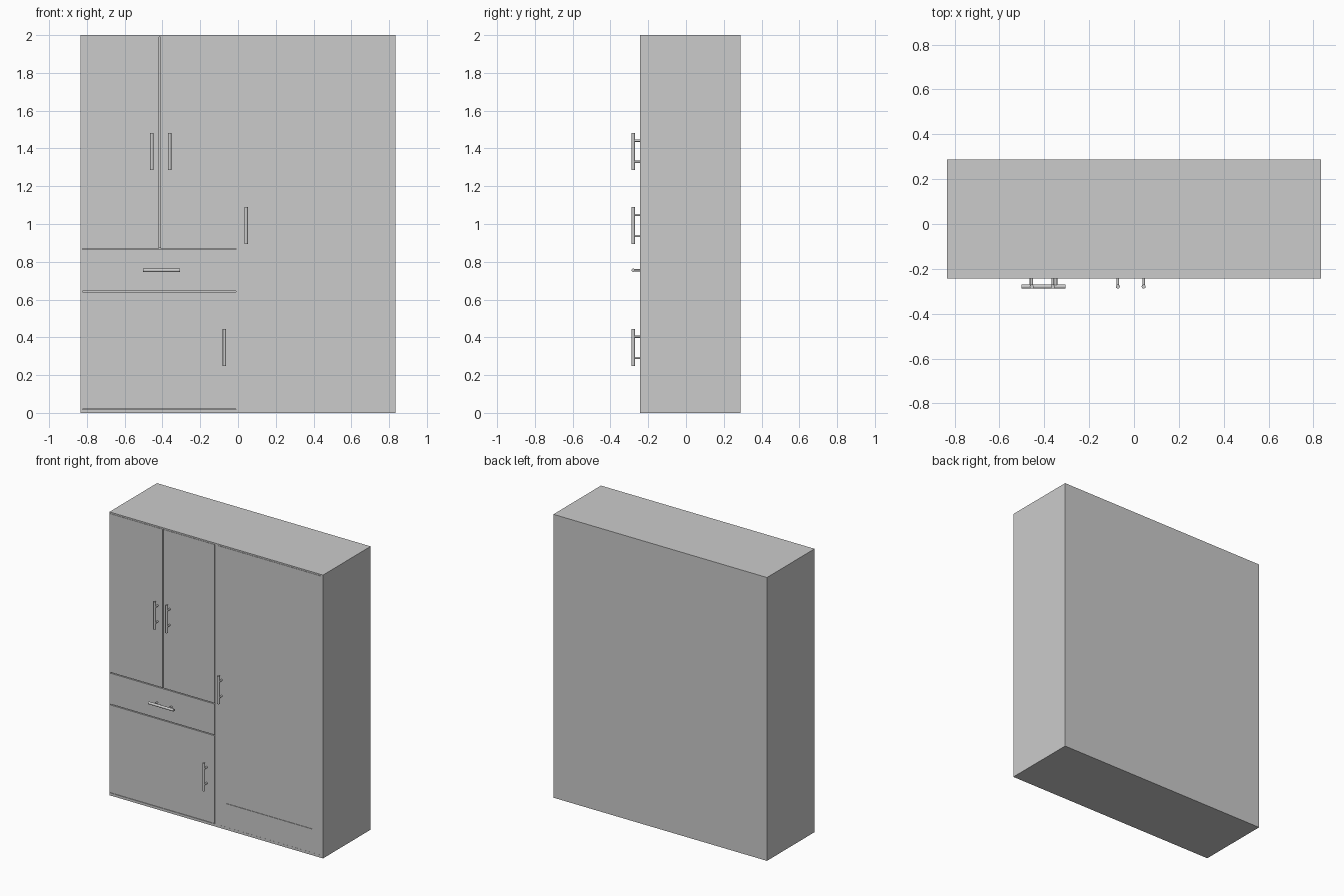
import bpy, bmesh, math
from mathutils import Matrix, Vector

if "Cube" in bpy.data.objects:
    bpy.data.objects.remove(bpy.data.objects["Cube"])

FRONT, BACK = -0.243, 0.288   # cabinet depth


def finish(name, bm):
    mesh = bpy.data.meshes.new(name)
    bm.to_mesh(mesh)
    bm.free()
    ob = bpy.data.objects.new(name, mesh)
    bpy.context.collection.objects.link(ob)
    return ob


def add_box(bm, x0, x1, y0, y1, z0, z1):
    m = Matrix.Translation(((x0 + x1) / 2, (y0 + y1) / 2, (z0 + z1) / 2))
    m = m @ Matrix.Diagonal((x1 - x0, y1 - y0, z1 - z0, 1))
    return bmesh.ops.create_cube(bm, size=1, matrix=m)["verts"]


def box(name, *dims):
    bm = bmesh.new()
    add_box(bm, *dims)
    return finish(name, bm)


def carcass(name, x0, x1, t=0.01, base=0.018):
    # open-fronted case: two sides, top, bottom and back
    bm = bmesh.new()
    add_box(bm, x0, x0 + t, FRONT, BACK, 0, 2)
    add_box(bm, x1 - t, x1, FRONT, BACK, 0, 2)
    add_box(bm, x0 + t, x1 - t, FRONT, BACK, 2 - t, 2)
    add_box(bm, x0 + t, x1 - t, FRONT, BACK, 0, base)
    add_box(bm, x0 + t, x1 - t, BACK - t, BACK, base, 2 - t)
    return finish(name, bm)


def rod(bm, a, b, r):
    a, b = Vector(a), Vector(b)
    rot = (b - a).to_track_quat('Z', 'Y').to_matrix().to_4x4()
    bmesh.ops.create_cone(bm, cap_ends=True, segments=20, radius1=r, radius2=r,
                          depth=(b - a).length,
                          matrix=Matrix.Translation((a + b) / 2) @ rot)


def handle(name, x, z, axis):
    # round bar on two posts
    bm = bmesh.new()
    c, d = Vector((x, -0.279, z)), Vector(axis)
    rod(bm, c - d * 0.098, c + d * 0.098, 0.009)
    for s in (-1, 1):
        p = c + d * 0.056 * s
        rod(bm, p, (p.x, FRONT + 0.003, p.z), 0.006)
    ob = finish(name, bm)
    for o in bpy.context.selected_objects:
        o.select_set(False)
    bpy.context.view_layer.objects.active = ob
    ob.select_set(True)
    bpy.ops.object.shade_smooth_by_angle(angle=math.radians(35))
    ob.select_set(False)


# Two cases side by side
carcass("left_case", -0.834, 0.0)
carcass("right_case", 0.0, 0.834)

# Shelves behind the gaps of the left case
for i, z in enumerate((0.643, 0.867)):
    box(f"divider_shelf_{i + 1}", -0.824, -0.01, -0.222, BACK - 0.01, z - 0.008, z + 0.008)

# Inset doors and drawer front
G, D = FRONT - 0.001, FRONT + 0.018
box("upper_left_door", -0.823, -0.417, G, D, 0.870, 1.989)
box("upper_right_door", -0.411, -0.011, G, D, 0.870, 1.989)
box("drawer_front", -0.823, -0.011, G, D, 0.646, 0.864)
box("lower_door", -0.823, -0.011, G, D, 0.021, 0.640)

# Tall door with a shallow recess for the mirror
bm = bmesh.new()
add_box(bm, 0.011, 0.823, G, D, 0.019, 1.989)
bm.normal_update()
face = next(f for f in bm.faces if f.normal.y < -0.9)
bmesh.ops.inset_region(bm, faces=[face], thickness=0.06)
mid = face.calc_center_median()
for v in face.verts:
    v.co.x = 0.08 if v.co.x < mid.x else 0.752
    v.co.z = 0.185 if v.co.z < mid.z else 1.815
ext = bmesh.ops.extrude_discrete_faces(bm, faces=[face])["faces"][0]
for v in ext.verts:
    v.co.y += 0.006
finish("tall_door", bm)
box("mirror_panel", 0.081, 0.751, G + 0.002, G + 0.006, 0.186, 1.814)

# Handles
Z, X = (0, 0, 1), (1, 0, 0)
handle("upper_left_handle", -0.456, 1.385, Z)
handle("upper_right_handle", -0.362, 1.385, Z)
handle("tall_door_handle", 0.043, 0.992, Z)
handle("lower_door_handle", -0.072, 0.347, Z)
handle("drawer_handle", -0.404, 0.755, X)
